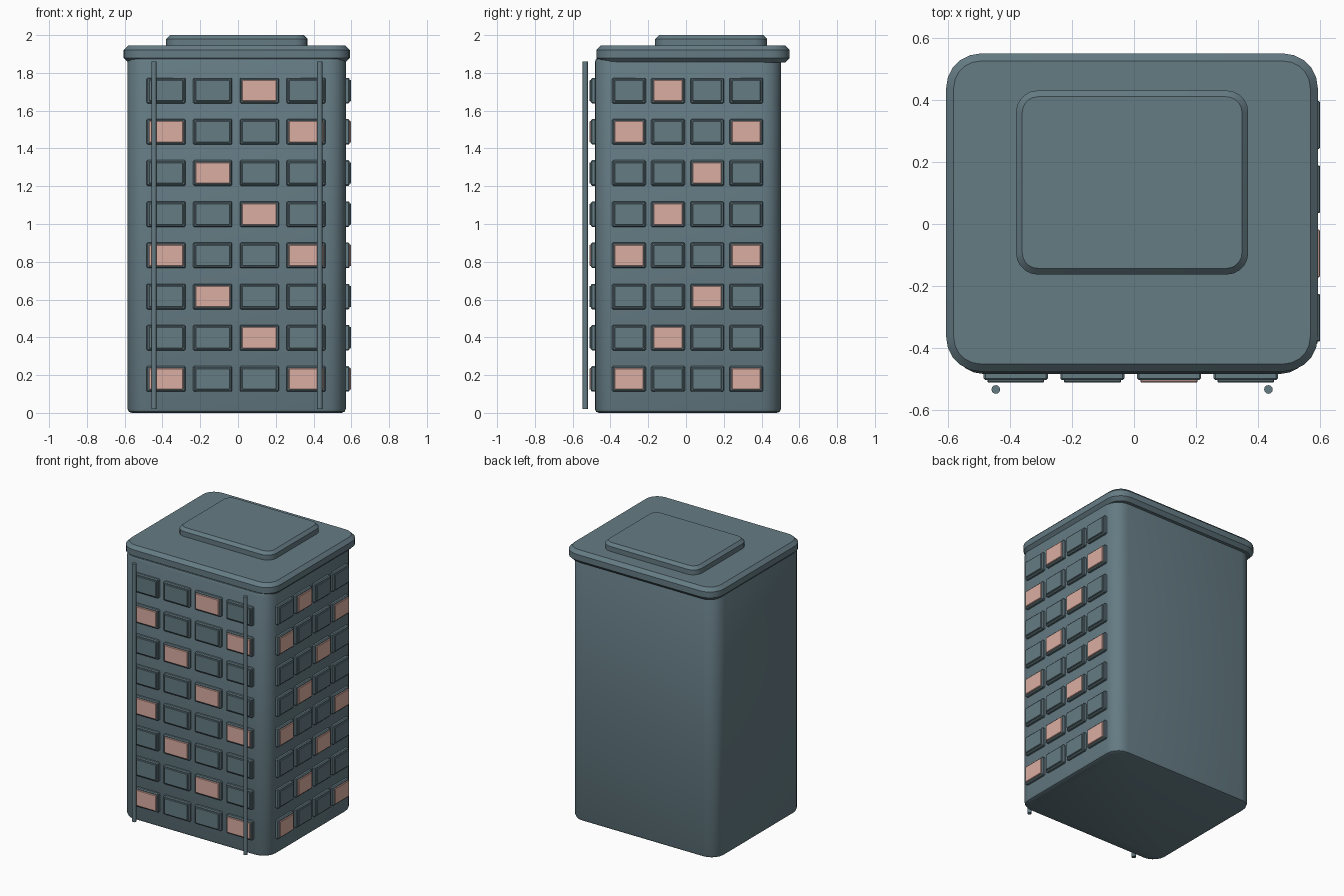
import bpy
import bmesh
import math
from mathutils import Vector

cube = bpy.data.objects.get("Cube")
if cube:
    bpy.data.objects.remove(cube, do_unlink=True)


def material(name, rgb):
    mat = bpy.data.materials.new(name)
    mat.use_nodes = True
    mat.diffuse_color = (*rgb, 1)
    mat.node_tree.nodes["Principled BSDF"].inputs["Base Color"].default_value = (*rgb, 1)
    return mat


slate = material("slate wall", (0.13, 0.20, 0.23))
glow = material("lit window pink", (0.70, 0.42, 0.36))


def finish(bm, name, mat, angle=30):
    mesh = bpy.data.meshes.new(name)
    bm.to_mesh(mesh)
    bm.free()
    mesh.materials.append(mat)
    obj = bpy.data.objects.new(name, mesh)
    bpy.context.collection.objects.link(obj)
    bpy.ops.object.select_all(action="DESELECT")
    obj.select_set(True)
    bpy.context.view_layer.objects.active = obj
    bpy.ops.object.shade_smooth_by_angle(angle=math.radians(angle))
    return obj


def box(low, high):
    bm = bmesh.new()
    bmesh.ops.create_cube(bm, size=1)
    low, high = Vector(low), Vector(high)
    bmesh.ops.scale(bm, vec=high - low, verts=bm.verts)
    bmesh.ops.translate(bm, vec=(low + high) / 2, verts=bm.verts)
    return bm


def rounded_slab(name, low, high, corner, rim, rim_segments=1, angle=30):
    """Box with rounded upright corners and bevelled top and bottom rims."""
    bm = box(low, high)
    upright = [e for e in bm.edges if abs(e.verts[0].co.z - e.verts[1].co.z) > 0.01]
    bmesh.ops.bevel(bm, geom=upright, offset=corner, segments=5, profile=0.5, affect="EDGES")
    bm.normal_update()
    rims = {e for f in bm.faces if abs(f.normal.z) > 0.9 for e in f.edges}
    bmesh.ops.bevel(bm, geom=list(rims), offset=rim, segments=rim_segments,
                    profile=0.5, affect="EDGES")
    return finish(bm, name, slate, angle)


# Tower, overhanging roof and the raised roof deck
rounded_slab("tower_body", (-0.585, -0.483, 0), (0.571, 0.503, 1.88), 0.10, 0.022, 2)
rounded_slab("roof_slab", (-0.605, -0.475, 1.855), (0.592, 0.549, 1.945), 0.11, 0.024)
rounded_slab("roof_deck", (-0.38, -0.163, 1.92), (0.368, 0.43, 2.0), 0.07, 0.02)


def window(name, side, u, z, width, lit):
    """Bevelled frame with a slightly proud pane, on the front or left wall."""
    def panel(part, w, h, inner, outer, bevel, mat):
        if side == "front":
            bm = box((u - w / 2, -outer - 0.483, z - h / 2), (u + w / 2, -inner - 0.483, z + h / 2))
        else:
            bm = box((inner + 0.571, u - w / 2, z - h / 2), (outer + 0.571, u + w / 2, z + h / 2))
        bmesh.ops.bevel(bm, geom=list(bm.edges), offset=bevel, segments=1, affect="EDGES")
        finish(bm, name + part, mat)

    panel("_frame", width, 0.135, -0.02, 0.02, 0.006, slate)
    panel("_pane", width - 0.024, 0.113, 0, 0.028, 0.003, glow if lit else slate)


# Eight storeys of four windows, lit in a diagonal pattern on each wall
for row in range(8):
    z = 0.18 + row * 0.218
    for col in range(4):
        tag = f"{row + 1}_{col + 1}"
        window("front_window_" + tag, "front", -0.381 + col * 0.247, z, 0.207,
               (row + col) % 3 == 0)
        window("left_window_" + tag, "left", -0.302 + col * 0.207, z, 0.178,
               (col - row) % 3 == 0)

# Slim drainpipes standing in front of the facade
for name, x in (("right_drainpipe", -0.445), ("left_drainpipe", 0.433)):
    bm = bmesh.new()
    bmesh.ops.create_cone(bm, cap_ends=True, segments=12, radius1=0.014, radius2=0.014, depth=1.84)
    bmesh.ops.translate(bm, vec=(x, -0.533, 0.94), verts=bm.verts)
    finish(bm, name, slate, 40)
